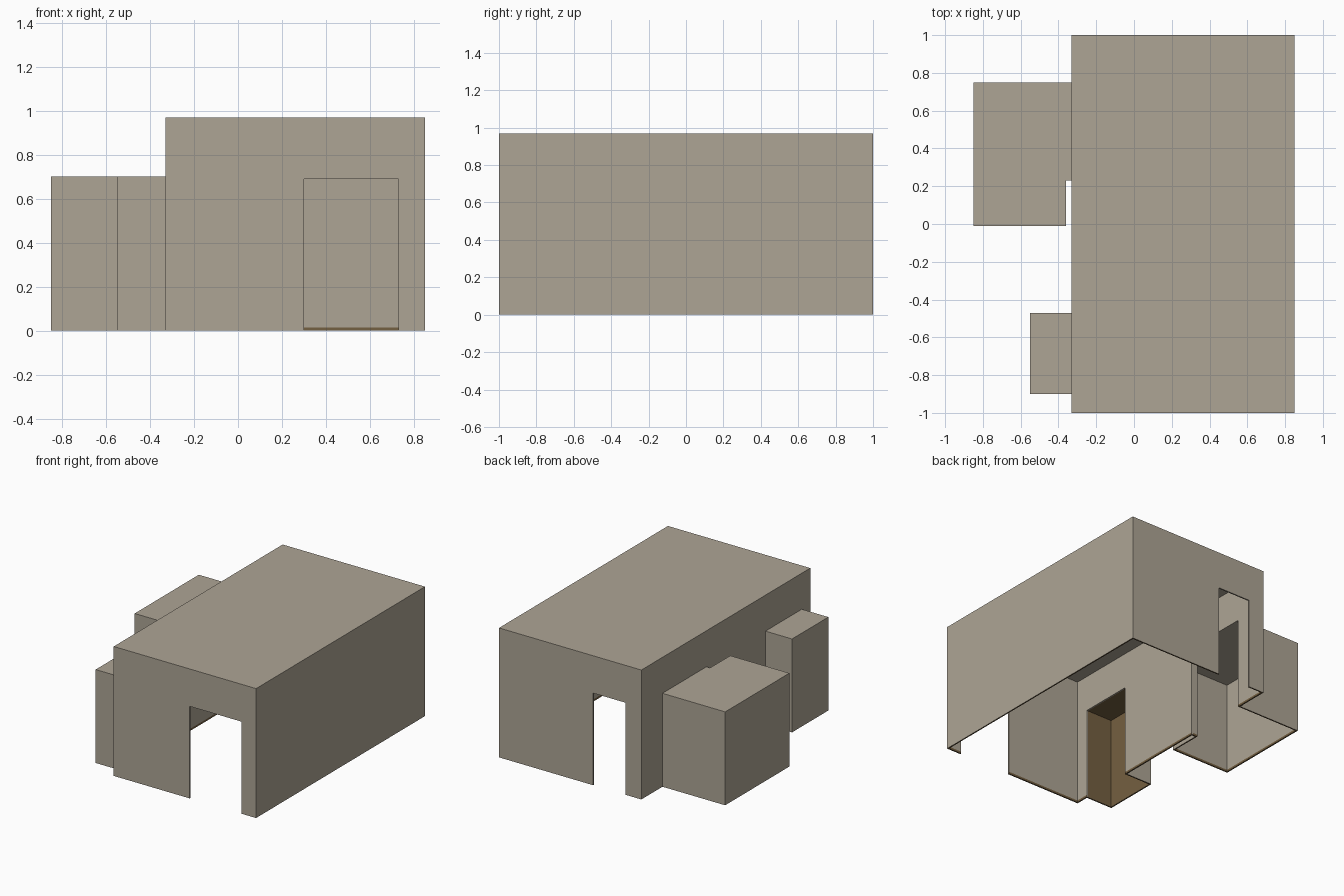
import bpy
import bmesh

if "Cube" in bpy.data.objects:
    bpy.data.objects.remove(bpy.data.objects["Cube"])

T = 0.01        # wall thickness
SKIRT = 0.015   # skirting height


def material(name, rgb):
    m = bpy.data.materials.new(name)
    m.diffuse_color = (*rgb, 1)
    m.use_nodes = True
    m.node_tree.nodes["Principled BSDF"].inputs["Base Color"].default_value = m.diffuse_color
    return m


plaster = material("grey_plaster", (0.42, 0.375, 0.30))
brown = material("brown", (0.175, 0.115, 0.052))


def rect(x0, x1, y0, y1):
    return [(x0, y0), (x1, y0), (x1, y1), (x0, y1)]


def prism(name, outline, z0, z1, rule=lambda f: 0):
    """Extrude a plan outline; rule picks each face's material index."""
    bm = bmesh.new()
    base = bm.faces.new([bm.verts.new((x, y, z0)) for x, y in outline])
    ext = bmesh.ops.extrude_face_region(bm, geom=[base])["geom"]
    for v in ext:
        if isinstance(v, bmesh.types.BMVert):
            v.co.z = z1
    if z0 < 0:  # cutters get a separate band for the skirting
        bmesh.ops.bisect_plane(bm, geom=bm.verts[:] + bm.edges[:] + bm.faces[:],
                               plane_co=(0, 0, SKIRT), plane_no=(0, 0, 1))
    bmesh.ops.recalc_face_normals(bm, faces=bm.faces[:])
    for f in bm.faces:
        f.material_index = rule(f)
    me = bpy.data.meshes.new(name)
    bm.to_mesh(me)
    bm.free()
    me.materials.append(plaster)
    me.materials.append(brown)
    ob = bpy.data.objects.new(name, me)
    bpy.context.collection.objects.link(ob)
    return ob


def cut(ob, cutters):
    """Subtract each cutter, apply it, and remove the helper."""
    bpy.context.view_layer.objects.active = ob
    for c in cutters:
        c.hide_render = True
        mod = ob.modifiers.new("cut", "BOOLEAN")
        mod.operation = "DIFFERENCE"
        mod.solver = "EXACT"
        mod.object = c
        bpy.ops.object.modifier_apply(modifier=mod.name)
        bpy.data.objects.remove(c)


def rim(f):       # underside of the walls
    return 1 if f.calc_center_median().z < 0.001 else 0


def skirting(f):  # brown band along the inner wall foot
    return 1 if f.calc_center_median().z < SKIRT else 0


def all_brown(f):
    return 1


# Main hall: open-bottomed shell with doors and openings to the side rooms
hall = prism("main_hall", rect(-0.33, 0.85, -1, 1), 0, 0.97, rim)
cut(hall, [
    prism("hall_void", rect(-0.33 + T, 0.85 - T, -1 + T, 1 - T), -0.1, 0.97 - T, skirting),
    prism("front_door_cut", rect(0.30, 0.73, -1.1, -0.9), -0.1, 0.69),
    prism("back_door_cut", rect(-0.20, 0.07, 0.9, 1.1), -0.1, 0.69),
    prism("annex_opening_cut", rect(-0.4, -0.25, 0.23 + T, 0.75 - T), -0.1, 0.69),
    prism("closet_opening_cut", rect(-0.4, -0.25, -0.9 + T, -0.47 - T), -0.1, 0.69),
])

# Larger side room with a narrow gap beside the hall
annex = prism("side_annex", [(-0.85, -0.01), (-0.36, -0.01), (-0.36, 0.23),
                             (-0.33, 0.23), (-0.33, 0.75), (-0.85, 0.75)], 0, 0.70, rim)
cut(annex, [prism("annex_void", [(-0.85 + T, -0.01 + T), (-0.36 - T, -0.01 + T),
                                 (-0.36 - T, 0.23 + T), (-0.3, 0.23 + T),
                                 (-0.3, 0.75 - T), (-0.85 + T, 0.75 - T)],
                  -0.1, 0.69, skirting)])

# Small closet, brown inside
closet = prism("side_closet", rect(-0.55, -0.33, -0.9, -0.47), 0, 0.70, rim)
cut(closet, [prism("closet_void", rect(-0.55 + T, -0.3, -0.9 + T, -0.47 - T),
                   -0.1, 0.69, all_brown)])
